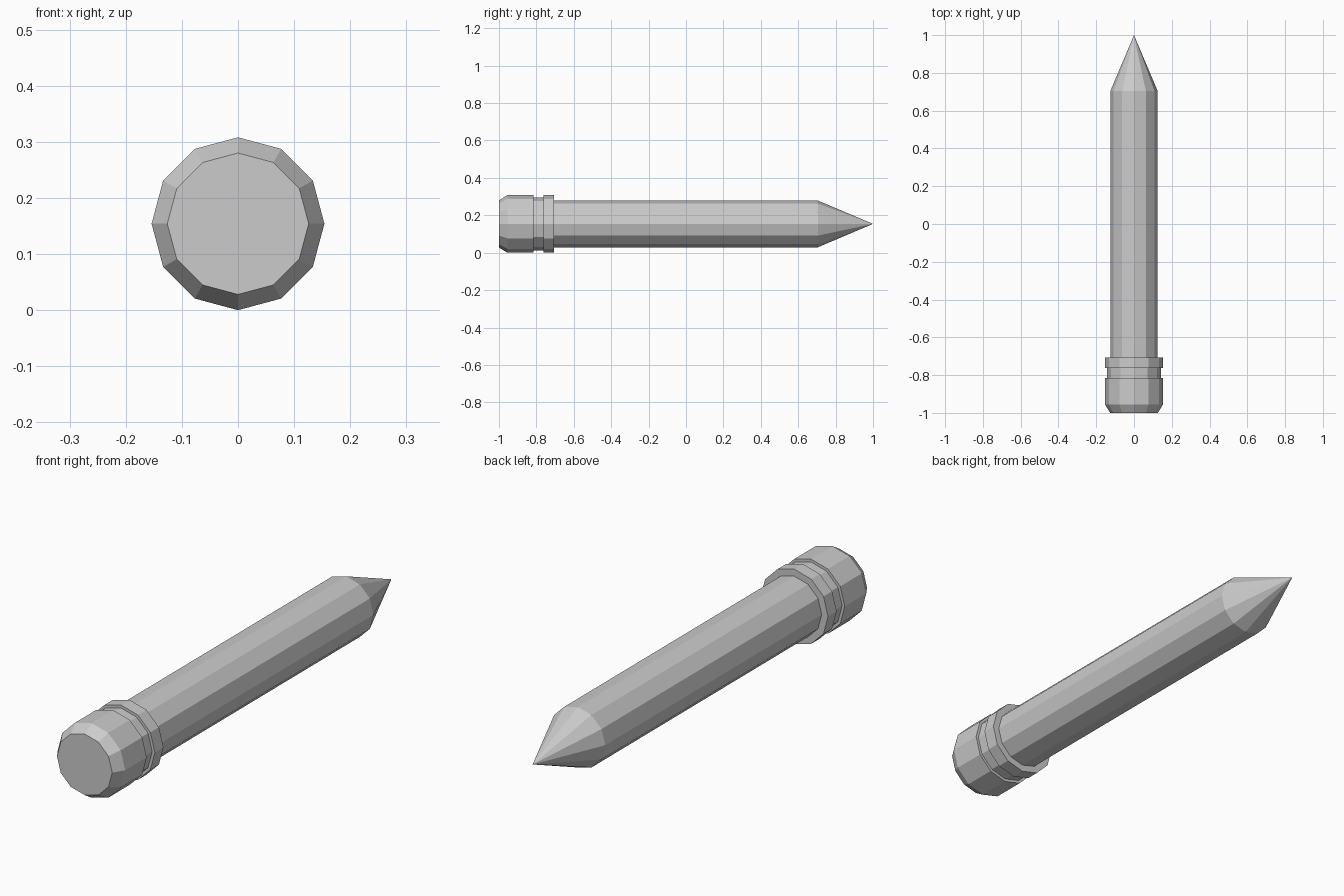
import bpy, bmesh
from math import sin, cos, pi

if "Cube" in bpy.data.objects:
    bpy.data.objects.remove(bpy.data.objects["Cube"])

SIDES = 12
AXIS_Z = 0.154


def turned_part(name, profile):
    """Closed 12-sided solid along y from (y, radius) pairs; radius 0 makes a point."""
    bm = bmesh.new()
    rings = []
    for y, r in profile:
        if r == 0:
            rings.append([bm.verts.new((0, y, AXIS_Z))] * SIDES)
        else:
            rings.append([bm.verts.new((r * sin(2 * pi * i / SIDES), y,
                                        AXIS_Z + r * cos(2 * pi * i / SIDES)))
                          for i in range(SIDES)])
    for a, b in zip(rings, rings[1:]):
        for i in range(SIDES):
            j = (i + 1) % SIDES
            quad = [a[i], a[j], b[j], b[i]]
            bm.faces.new(list(dict.fromkeys(quad)))
    for ring, (y, r) in ((rings[0], profile[0]), (rings[-1], profile[-1])):
        if r > 0:
            bm.faces.new(ring)
    bmesh.ops.recalc_face_normals(bm, faces=bm.faces)
    mesh = bpy.data.meshes.new(name)
    bm.to_mesh(mesh)
    bm.free()
    obj = bpy.data.objects.new(name, mesh)
    bpy.context.collection.objects.link(obj)
    return obj


# Chamfered end cap
turned_part("end_cap", [(-1.0, 0.126), (-0.955, 0.154), (-0.815, 0.154)])
# Recessed neck between cap and collar
turned_part("neck", [(-0.815, 0.142), (-0.762, 0.142)])
# Raised collar
turned_part("collar", [(-0.762, 0.154), (-0.706, 0.154)])
# Long shaft with sharpened point
turned_part("shaft", [(-0.706, 0.125), (0.705, 0.125), (1.0, 0)])
